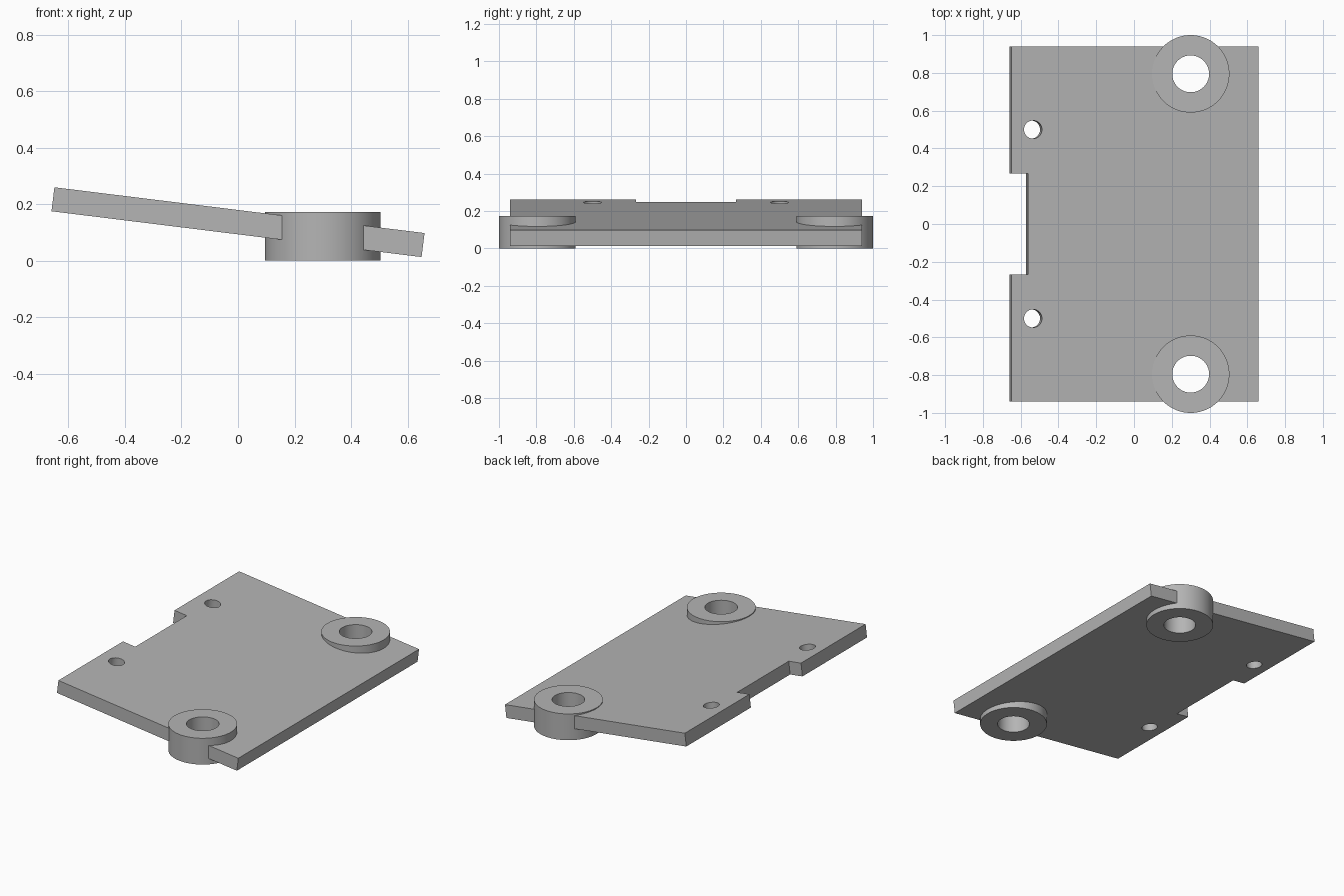
import bpy
import bmesh
from math import radians
from mathutils import Matrix

cube = bpy.data.objects.get("Cube")
if cube:
    bpy.data.objects.remove(cube, do_unlink=True)

grey = bpy.data.materials.new("plain_grey")
grey.use_nodes = True
colour = (0.46, 0.46, 0.46, 1)
grey.diffuse_color = colour
grey.node_tree.nodes["Principled BSDF"].inputs["Base Color"].default_value = colour

TILT = Matrix.Translation((0, 0, 0.1365)) @ Matrix.Rotation(radians(7.05), 4, "Y")
THICK = 0.0855
LENGTH, WIDTH = 1.32, 1.88
NOTCH_DEPTH, NOTCH_HALF = 0.09, 0.268
RING_X, RING_Y, RING_HEIGHT = 0.3, 0.795, 0.173


def make_object(name, bm, matrix=Matrix()):
    bmesh.ops.transform(bm, matrix=matrix, verts=bm.verts)
    bmesh.ops.recalc_face_normals(bm, faces=bm.faces)
    mesh = bpy.data.meshes.new(name)
    bm.to_mesh(mesh)
    bm.free()
    mesh.materials.append(grey)
    obj = bpy.data.objects.new(name, mesh)
    bpy.context.collection.objects.link(obj)
    return obj


def cylinder(name, radius, height, centre, matrix=Matrix(), sides=96):
    bm = bmesh.new()
    bmesh.ops.create_cone(bm, cap_ends=True, segments=sides, radius1=radius,
                          radius2=radius, depth=height)
    return make_object(name, bm, matrix @ Matrix.Translation(centre))


def combine(target, tool, operation):
    mod = target.modifiers.new(operation.lower(), "BOOLEAN")
    mod.operation = operation
    mod.solver = "EXACT"
    mod.object = tool
    tool.hide_render = True
    bpy.context.view_layer.objects.active = target
    bpy.ops.object.modifier_apply(modifier=mod.name)
    bpy.data.objects.remove(tool, do_unlink=True)


# Tilted plate with a notch in its raised edge
a, b = LENGTH / 2, WIDTH / 2
inner = NOTCH_DEPTH - a
outline = [(-a, -b), (a, -b), (a, b), (-a, b), (-a, NOTCH_HALF),
           (inner, NOTCH_HALF), (inner, -NOTCH_HALF), (-a, -NOTCH_HALF)]
bm = bmesh.new()
face = bm.faces.new([bm.verts.new((x, y, -THICK / 2)) for x, y in outline])
extruded = bmesh.ops.extrude_face_region(bm, geom=[face])
top = [v for v in extruded["geom"] if isinstance(v, bmesh.types.BMVert)]
bmesh.ops.translate(bm, verts=top, vec=(0, 0, THICK))
plate = make_object("mounting_plate", bm, TILT)

for side in (-1, 1):
    # Upright bushing, fused to the plate and bored through
    centre = (RING_X, side * RING_Y, RING_HEIGHT / 2)
    combine(plate, cylinder("bushing", 0.205, RING_HEIGHT, centre), "UNION")
    combine(plate, cylinder("bore_cutter", 0.0975, 1, centre), "DIFFERENCE")
    # Screw hole square to the plate
    hole = cylinder("screw_hole_cutter", 0.048, 0.4, (-0.544, side * 0.5, 0), TILT, 48)
    combine(plate, hole, "DIFFERENCE")

# Smooth round walls, crisp edges
bpy.ops.object.select_all(action="DESELECT")
plate.select_set(True)
bpy.context.view_layer.objects.active = plate
bpy.ops.object.shade_smooth_by_angle(angle=radians(30))
